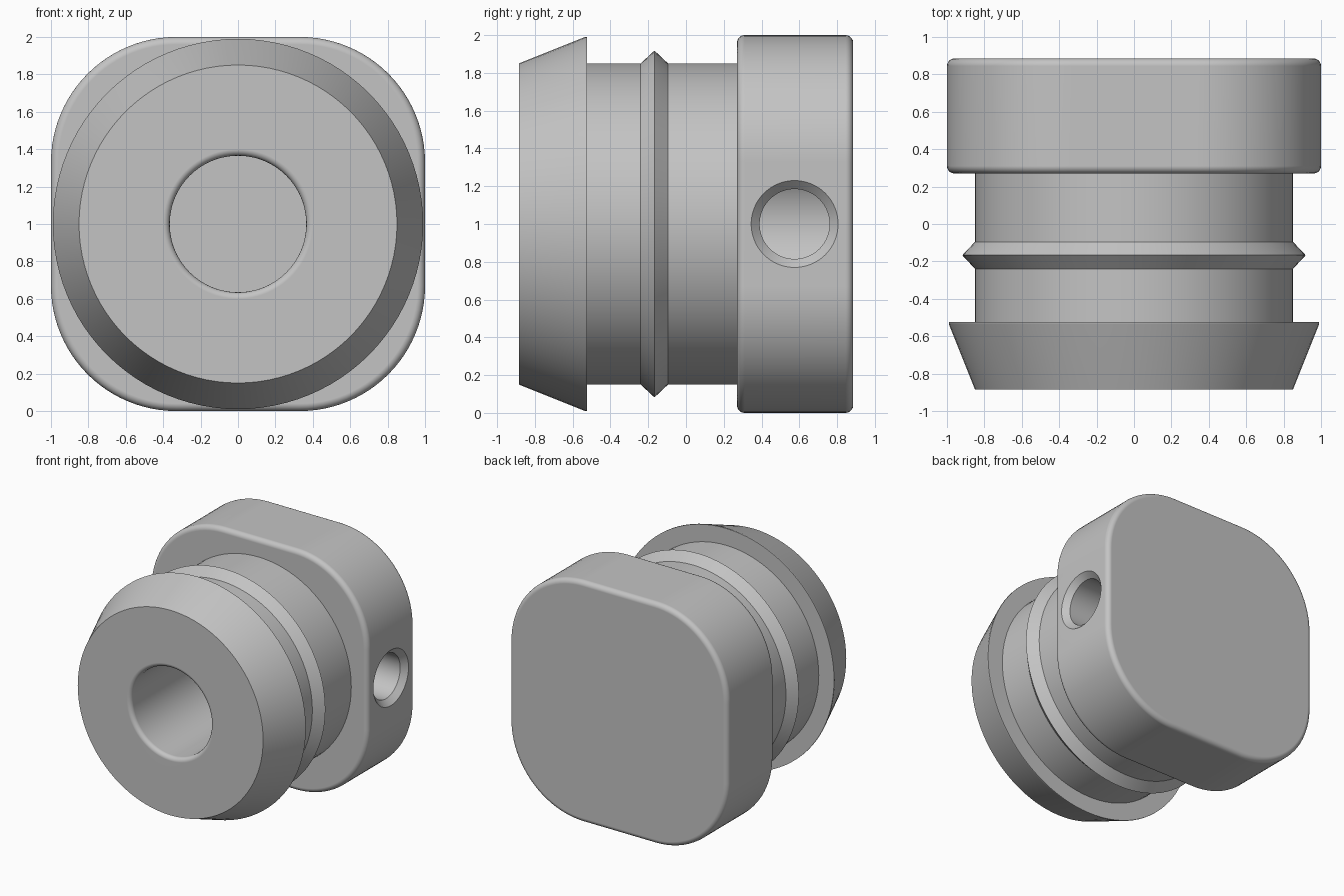
import bpy, bmesh
from math import sin, cos, pi, radians
from mathutils import Matrix, Vector

SEG = 96
BORE = 0.365
HEAD_FRONT, HEAD_BACK = -0.885, 0.885
FLANGE_FRONT = 0.27
CENTRE = Vector((0, 0, 1))

cube = bpy.data.objects.get("Cube")
if cube:
    bpy.data.objects.remove(cube, do_unlink=True)

grey = bpy.data.materials.new("plain grey")
grey.use_nodes = True
colour = (0.55, 0.55, 0.55, 1)
grey.diffuse_color = colour
grey.node_tree.nodes["Principled BSDF"].inputs["Base Color"].default_value = colour


def make_object(name, bm):
    bmesh.ops.recalc_face_normals(bm, faces=bm.faces)
    mesh = bpy.data.meshes.new(name)
    bm.to_mesh(mesh)
    bm.free()
    mesh.materials.append(grey)
    obj = bpy.data.objects.new(name, mesh)
    bpy.context.collection.objects.link(obj)
    return obj


def lathe(name, profile, matrix, caps=False):
    """Turn (radius, height) points about local z, then place the result."""
    bm = bmesh.new()
    rings = [[bm.verts.new((r * cos(2 * pi * i / SEG), r * sin(2 * pi * i / SEG), h))
              for i in range(SEG)] for r, h in profile]
    for a, b in zip(rings, rings[1:]):
        for i in range(SEG):
            j = (i + 1) % SEG
            bm.faces.new((a[i], a[j], b[j], b[i]))
    if caps:
        bm.faces.new(rings[0])
        bm.faces.new(rings[-1])
    bm.transform(matrix)
    return make_object(name, bm)


def activate(obj):
    bpy.ops.object.select_all(action='DESELECT')
    obj.select_set(True)
    bpy.context.view_layer.objects.active = obj


def cut(obj, cutter):
    activate(obj)
    mod = obj.modifiers.new("cut", 'BOOLEAN')
    mod.operation = 'DIFFERENCE'
    mod.solver = 'EXACT'
    mod.object = cutter
    bpy.ops.object.modifier_apply(modifier=mod.name)
    bpy.data.objects.remove(cutter, do_unlink=True)


def finish(obj):
    activate(obj)
    bpy.ops.object.shade_smooth_by_angle(angle=radians(30))
    mod = obj.modifiers.new("weighted normals", 'WEIGHTED_NORMAL')
    mod.keep_sharp = True


along_y = Matrix.Translation(CENTRE) @ Matrix.Rotation(-pi / 2, 4, 'X')
along_x = Matrix.Translation(CENTRE) @ Matrix.Rotation(pi / 2, 4, 'Y')

# Turned plug: rounded bore mouth, tapered head, neck with a pointed ridge
lip = 0.035
mouth = [(BORE + lip - lip * cos(t), HEAD_FRONT + lip - lip * sin(t))
         for t in (k * pi / 8 for k in range(5))]
outside = [(0.85, HEAD_FRONT), (0.99, -0.535), (0.99, -0.525), (0.85, -0.525),
           (0.85, -0.24), (0.918, -0.167), (0.85, -0.095), (0.85, FLANGE_FRONT)]
plug = lathe("plug", [(BORE, FLANGE_FRONT)] + mouth + outside, along_y)

# Rounded square flange with softened rims
corner = 0.67
bm = bmesh.new()
outline = []
for q in range(4):
    mid = (q + 0.5) * pi / 2
    cx = (1 - corner) * (1 if cos(mid) > 0 else -1)
    cz = (1 - corner) * (1 if sin(mid) > 0 else -1)
    for k in range(25):
        a = (q + k / 24) * pi / 2
        outline.append(bm.verts.new((cx + corner * cos(a), FLANGE_FRONT,
                                     1 + cz + corner * sin(a))))
face = bm.faces.new(outline)
extruded = bmesh.ops.extrude_face_region(bm, geom=[face])["geom"]
moved = [v for v in extruded if isinstance(v, bmesh.types.BMVert)]
bmesh.ops.translate(bm, verts=moved, vec=(0, HEAD_BACK - FLANGE_FRONT, 0))
bmesh.ops.recalc_face_normals(bm, faces=bm.faces)
rims = [e for e in bm.edges if abs(e.verts[0].co.y - e.verts[1].co.y) < 1e-5]
bmesh.ops.bevel(bm, geom=rims, offset=0.04, segments=5, profile=0.5, affect='EDGES')
flange = make_object("flange", bm)

# Blind bore, then a countersunk side hole that opens into it
cut(flange, lathe("bore_cutter", [(BORE, 0), (BORE, 0.79)], along_y, caps=True))
side_place = Matrix.Translation((0, 0.575, 0)) @ along_x
cut(flange, lathe("side_hole_cutter",
                  [(0.185, 0.1), (0.185, 0.955), (0.23, 1.0), (0.23, 1.1)],
                  side_place, caps=True))

for part in (plug, flange):
    finish(part)
